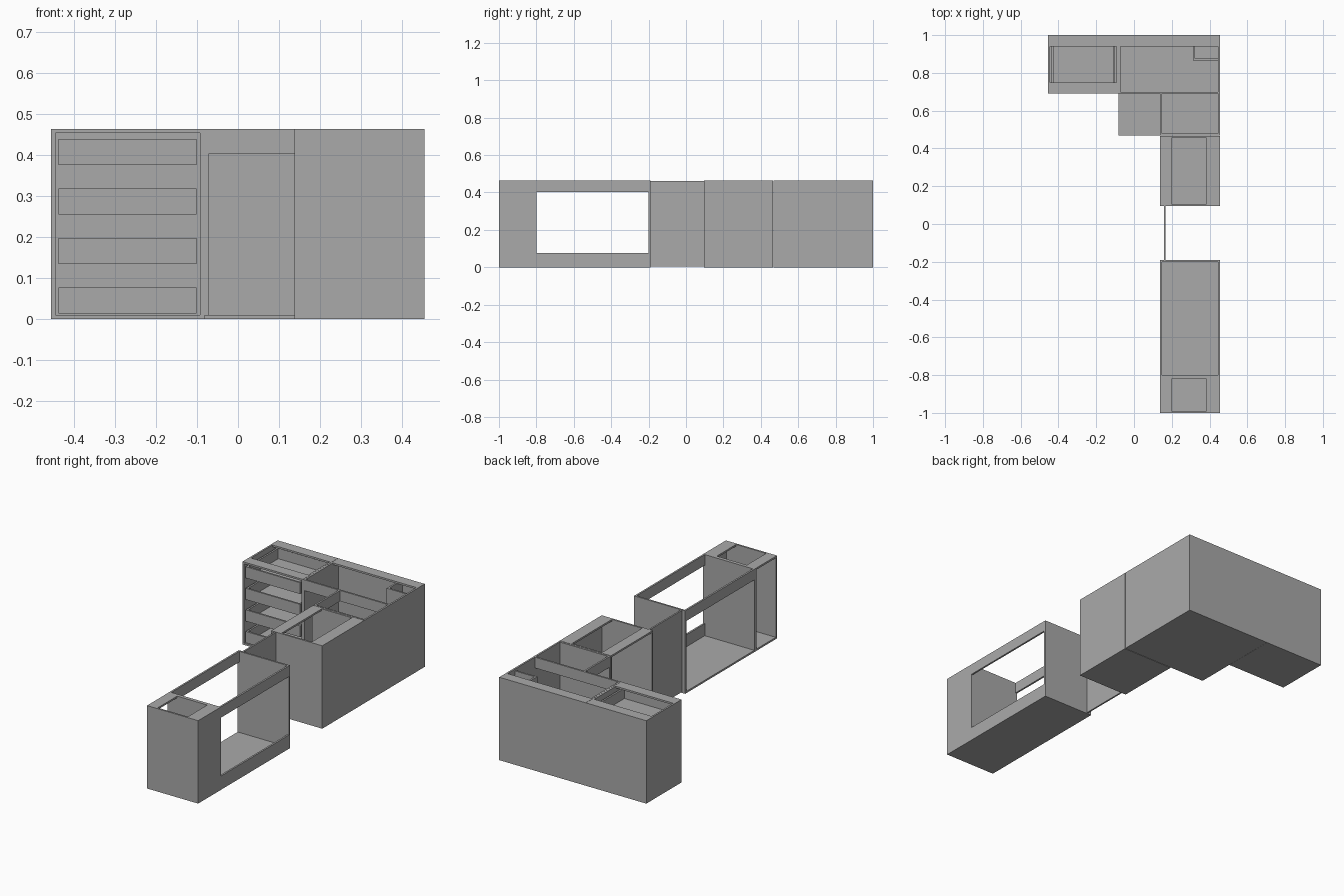
import bpy

default = bpy.data.objects.get("Cube")
if default:
    bpy.data.objects.remove(default, do_unlink=True)

# One board colour for everything
grey = bpy.data.materials.new("board_grey")
grey.use_nodes = True
GREY = (0.4, 0.4, 0.4, 1)
grey.diffuse_color = GREY
grey.node_tree.nodes["Principled BSDF"].inputs["Base Color"].default_value = GREY

T = 0.01        # board thickness
H = 0.463       # carcass height
RAIL = 0.06     # rail and stretcher width
L, R = 0.138, 0.454   # sides of the long run
BACK = 1.0


def board(name, x, y, z):
    """Axis-aligned board from three (low, high) ranges."""
    corners = [(a, b, c) for a in x for b in y for c in z]
    faces = [(0, 1, 3, 2), (4, 6, 7, 5), (0, 4, 5, 1),
             (2, 3, 7, 6), (0, 2, 6, 4), (1, 5, 7, 3)]
    mesh = bpy.data.meshes.new(name)
    mesh.from_pydata(corners, [], faces)
    mesh.materials.append(grey)
    obj = bpy.data.objects.new(name, mesh)
    bpy.context.collection.objects.link(obj)
    return obj


def run_cabinet(name, y0, y1):
    """Floor and two end boards of a cabinet in the long run."""
    board(name + "_floor", (L, R), (y0 + T, y1 - T), (0, T))
    board(name + "_front_end", (L, R), (y0, y0 + T), (0, H))
    board(name + "_back_end", (L, R), (y1 - T, y1), (0, H))


def stretchers(name, y0, y1):
    """Closed +x side and two flat top stretchers, -x side left open."""
    board(name + "_side", (R - T, R), (y0 + T, y1 - T), (T, H))
    board(name + "_open_stretcher", (L, L + RAIL), (y0 + T, y1 - T), (H - T, H))
    board(name + "_side_stretcher", (R - T - RAIL, R - T), (y0 + T, y1 - T), (H - T, H))


# Narrow end cabinet and narrow middle cabinet
for name, y0, y1 in (("end_cabinet", -1.0, -0.81), ("middle_cabinet", 0.095, 0.466)):
    run_cabinet(name, y0, y1)
    stretchers(name, y0, y1)

# Open sink cabinet with upright rails
S0, S1 = -0.81, -0.19
run_cabinet("sink_cabinet", S0, S1)
inner = (S0 + T, S1 - T)
board("sink_open_rail", (L, L + T), inner, (H - RAIL, H))
board("sink_side_top_rail", (R - T, R), inner, (H - RAIL, H))
board("sink_side_bottom_rail", (R - T, R), inner, (T, 0.077))

# Appliance door between the sink and middle cabinets
board("appliance_door", (0.158, 0.167), (S1, 0.095), (0.005, H - 0.002))

# Corner cabinet: square floor, walls, L-shaped front rails
C0, CX, CF = 0.469, -0.081, 0.69
board("corner_floor", (CX, R), (C0, BACK), (0, T))
board("corner_side", (R - T, R), (C0, BACK), (T, H))
board("corner_back", (CX, R - T), (BACK - T, BACK), (T, H))
board("corner_inner_end", (CX, CX + T), (CF, BACK - T), (T, H))
board("corner_front_end", (L, R - T), (C0, C0 + T), (T, H))
board("corner_long_rail", (CX + T, R - T), (CF, CF + T), (H - RAIL, H))
board("corner_short_rail", (L, L + T), (C0 + T, CF), (H - RAIL, H))
board("corner_back_stretcher", (CX + T, R - T), (BACK - RAIL, BACK - T), (H - T, H))

# Boxed pipe chase in the corner
board("chase_side", (0.313, 0.323), (0.865, BACK - T), (T, H - T))
board("chase_front", (0.323, R - T), (0.865, 0.875), (T, H - T))

# Drawer cabinet
D0, D1 = -0.455, CX - 0.001
board("drawer_cabinet_floor", (D0, D1), (CF, BACK), (0, T))
board("drawer_cabinet_outer_side", (D0, D0 + T), (CF, BACK), (T, H))
board("drawer_cabinet_inner_side", (D1 - T, D1), (CF, BACK), (T, H))
board("drawer_cabinet_back", (D0 + T, D1 - T), (BACK - T, BACK), (T, H))
for name, y in (("front", (CF, CF + RAIL)), ("back", (BACK - RAIL, BACK - T))):
    board("drawer_cabinet_%s_stretcher" % name, (D0 + T, D1 - T), y, (H - T, H))

# Four open-topped drawer boxes
X0, X1, Y0, Y1 = -0.437, -0.101, CF + 0.002, 0.975
for i in range(4):
    z0 = 0.014 + i * 0.1205
    z = (z0, z0 + 0.063)
    name = "drawer_%d" % (i + 1)
    board(name + "_front", (X0, X1), (Y0, Y0 + T), z)
    board(name + "_back", (X0, X1), (Y1 - T, Y1), z)
    board(name + "_outer_side", (X0, X0 + T), (Y0 + T, Y1 - T), z)
    board(name + "_inner_side", (X1 - T, X1), (Y0 + T, Y1 - T), z)
    board(name + "_base", (X0 + T, X1 - T), (Y0 + T, Y1 - T), (z0, z0 + 0.006))
